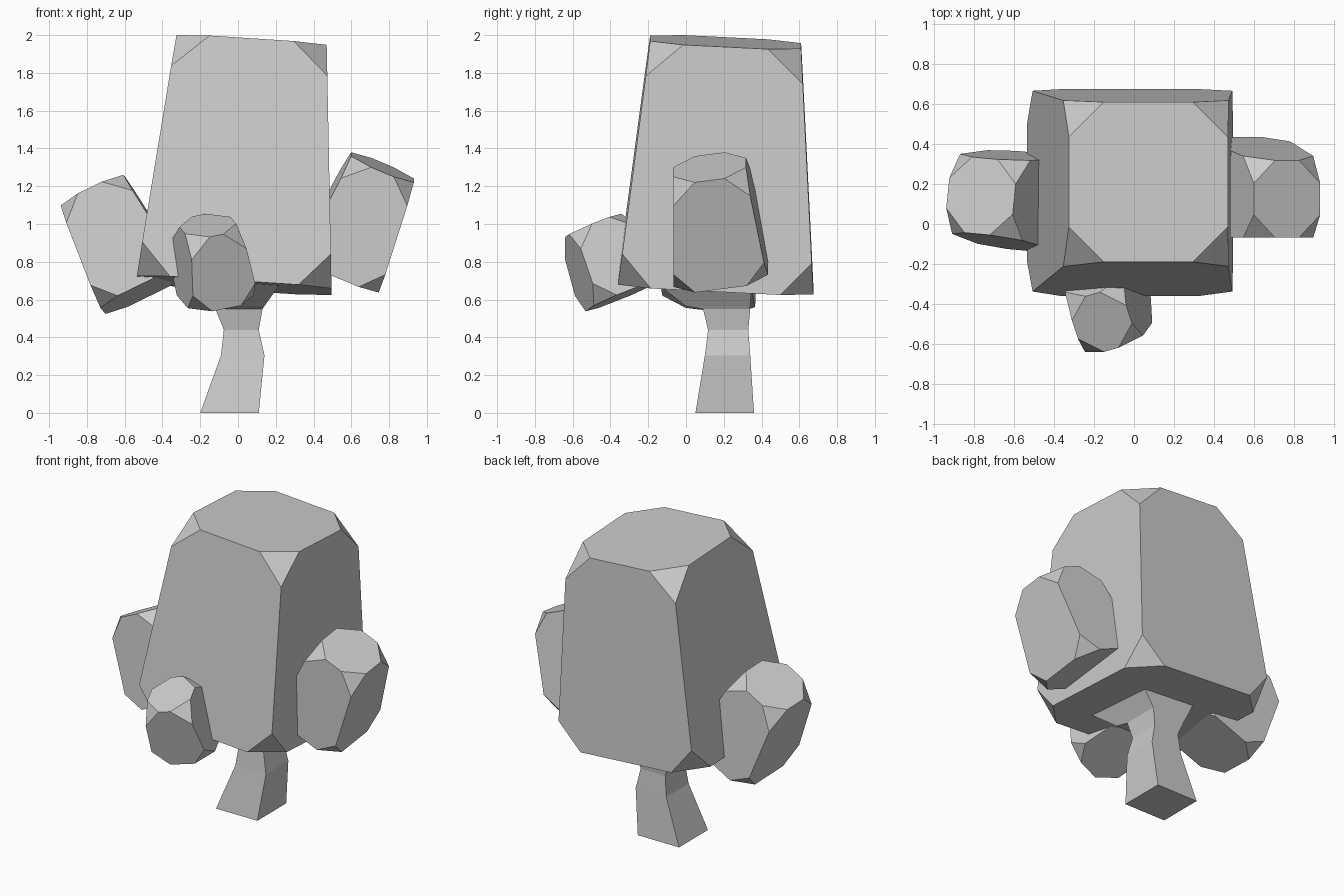
import bpy, bmesh
from math import radians
from mathutils import Vector

if "Cube" in bpy.data.objects:
    bpy.data.objects.remove(bpy.data.objects["Cube"])

TAPER = 0.772  # top of every leaf block relative to its base


def finish(name, bm):
    bmesh.ops.recalc_face_normals(bm, faces=bm.faces)
    mesh = bpy.data.meshes.new(name)
    bm.to_mesh(mesh)
    bm.free()
    ob = bpy.data.objects.new(name, mesh)
    bpy.context.collection.objects.link(ob)
    return ob


def leaf_block(name, base, up, ax, ay, cut):
    """Tapered box on a tilted frame with all eight corners sliced off."""
    base, up, ax, ay = map(Vector, (base, up, ax, ay))

    def corner(i, j, k):
        s = 0.5 * (TAPER if k else 1)
        return base + up * k + ax * s * i + ay * s * j

    bm = bmesh.new()
    for i in (-1, 1):
        for j in (-1, 1):
            for k in (0, 1):
                p = corner(i, j, k)
                for q in (corner(-i, j, k), corner(i, -j, k), corner(i, j, 1 - k)):
                    bm.verts.new(p + (q - p).normalized() * cut)
    bmesh.ops.convex_hull(bm, input=bm.verts)
    bmesh.ops.dissolve_limit(bm, angle_limit=radians(2), verts=bm.verts, edges=bm.edges)
    return finish(name, bm)


# Foliage: base centre, up vector, width vector, depth vector, corner cut
leaf_block("main_foliage", (-0.02, 0.157, 0.675), (0.092, 0.053, 1.288),
           (1.03, 0, -0.067), (0, 1.035, -0.052), 0.175)
leaf_block("right_foliage", (0.53, 0.185, 0.745), (0.235, -0.06, 0.555),
           (0.43, 0, -0.18), (0, 0.5, 0.065), 0.115)
leaf_block("left_foliage", (-0.50, 0.11, 0.645), (-0.265, 0.03, 0.525),
           (0.43, -0.04, 0.21), (0.05, 0.49, -0.06), 0.115)
leaf_block("front_foliage", (-0.12, -0.33, 0.623), (-0.04, -0.16, 0.37),
           (0.35, 0.10, 0.07), (-0.12, 0.36, 0.14), 0.105)

# Trunk: bent square loft flaring under the foliage (z, x0, x1, y0, y1)
rings = [(0.0, -0.20, 0.11, 0.05, 0.36),
         (0.305, -0.09, 0.14, 0.10, 0.34),
         (0.44, -0.075, 0.11, 0.117, 0.33),
         (0.55, -0.12, 0.13, 0.09, 0.34),
         (0.565, -0.13, 0.14, 0.00, 0.34),
         (0.72, -0.20, 0.25, -0.20, 0.35)]
bm = bmesh.new()
loops = [[bm.verts.new((x, y, z)) for x, y in ((x0, y0), (x1, y0), (x1, y1), (x0, y1))]
         for z, x0, x1, y0, y1 in rings]
for a, b in zip(loops, loops[1:]):
    for n in range(4):
        m = (n + 1) % 4
        bm.faces.new((a[n], a[m], b[m], b[n]))
bm.faces.new(loops[0])
bm.faces.new(loops[-1])
finish("trunk", bm)
